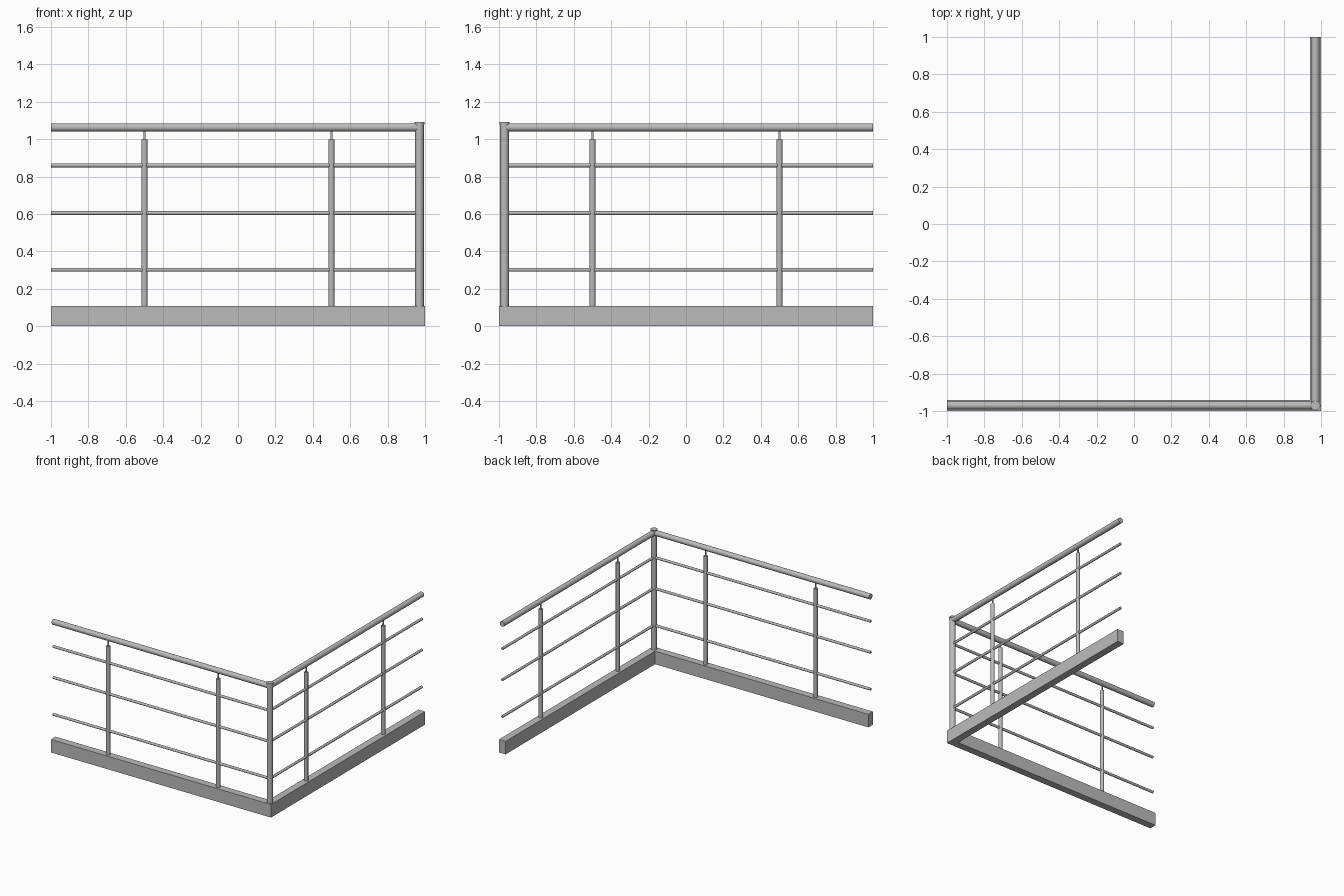
import bpy
import bmesh
import math
from mathutils import Vector

cube = bpy.data.objects.get("Cube")
if cube:
    bpy.data.objects.remove(cube, do_unlink=True)

steel = bpy.data.materials.new("grey_steel")
steel.use_nodes = True
GREY = (0.5, 0.5, 0.5, 1)
steel.diffuse_color = GREY
steel.node_tree.nodes["Principled BSDF"].inputs["Base Color"].default_value = GREY

WIDTH = 0.06           # kerb width
AXIS = 1 - WIDTH / 2   # centre line of both wings
KERB = 0.107           # kerb height


def tube(name, start, end, radius, sides=24):
    """Closed round bar between two points."""
    start, end = Vector(start), Vector(end)
    span = end - start
    bpy.ops.mesh.primitive_cylinder_add(
        vertices=sides, radius=radius, depth=span.length, location=(start + end) / 2)
    obj = bpy.context.object
    obj.name = name
    obj.rotation_euler = span.to_track_quat("Z", "Y").to_euler()
    obj.data.materials.append(steel)
    bpy.ops.object.shade_smooth_by_angle(angle=math.radians(40))
    return obj


# L-shaped kerb, extruded from its outline
inner = 1 - WIDTH
outline = [(-1, -1), (1, -1), (1, 1), (inner, 1), (inner, -inner), (-1, -inner)]
bm = bmesh.new()
face = bm.faces.new([bm.verts.new((x, y, 0)) for x, y in outline])
top = bmesh.ops.extrude_face_region(bm, geom=[face])["geom"]
bmesh.ops.translate(bm, vec=(0, 0, KERB),
                    verts=[v for v in top if isinstance(v, bmesh.types.BMVert)])
bmesh.ops.recalc_face_normals(bm, faces=bm.faces)
mesh = bpy.data.meshes.new("kerb")
bm.to_mesh(mesh)
bm.free()
mesh.materials.append(steel)
bpy.context.collection.objects.link(bpy.data.objects.new("kerb", mesh))

# Corner post with its flat cap
tube("corner_post", (AXIS, -AXIS, KERB), (AXIS, -AXIS, 1.085), 0.0235, 32)
tube("corner_post_cap", (AXIS, -AXIS, 1.078), (AXIS, -AXIS, 1.092), 0.026, 32)

# Each wing maps a distance along it and a height to a point
wings = {
    "front": lambda t, z: (t, -AXIS, z),
    "left": lambda t, z: (AXIS, -t, z),
}
for wing, at in wings.items():
    tube(wing + "_handrail", at(-1, 1.063), at(AXIS, 1.063), 0.022)
    for level, z in zip(("lower", "middle", "upper"), (0.302, 0.605, 0.86)):
        tube(f"{wing}_{level}_rod", at(-1, z), at(AXIS, z), 0.0105, 16)
    for label, t in (("outer", -0.5), ("inner", 0.5)):
        tube(f"{wing}_{label}_baluster", at(t, KERB), at(t, 0.998), 0.0155, 20)
        tube(f"{wing}_{label}_pin", at(t, 0.99), at(t, 1.05), 0.006, 12)
